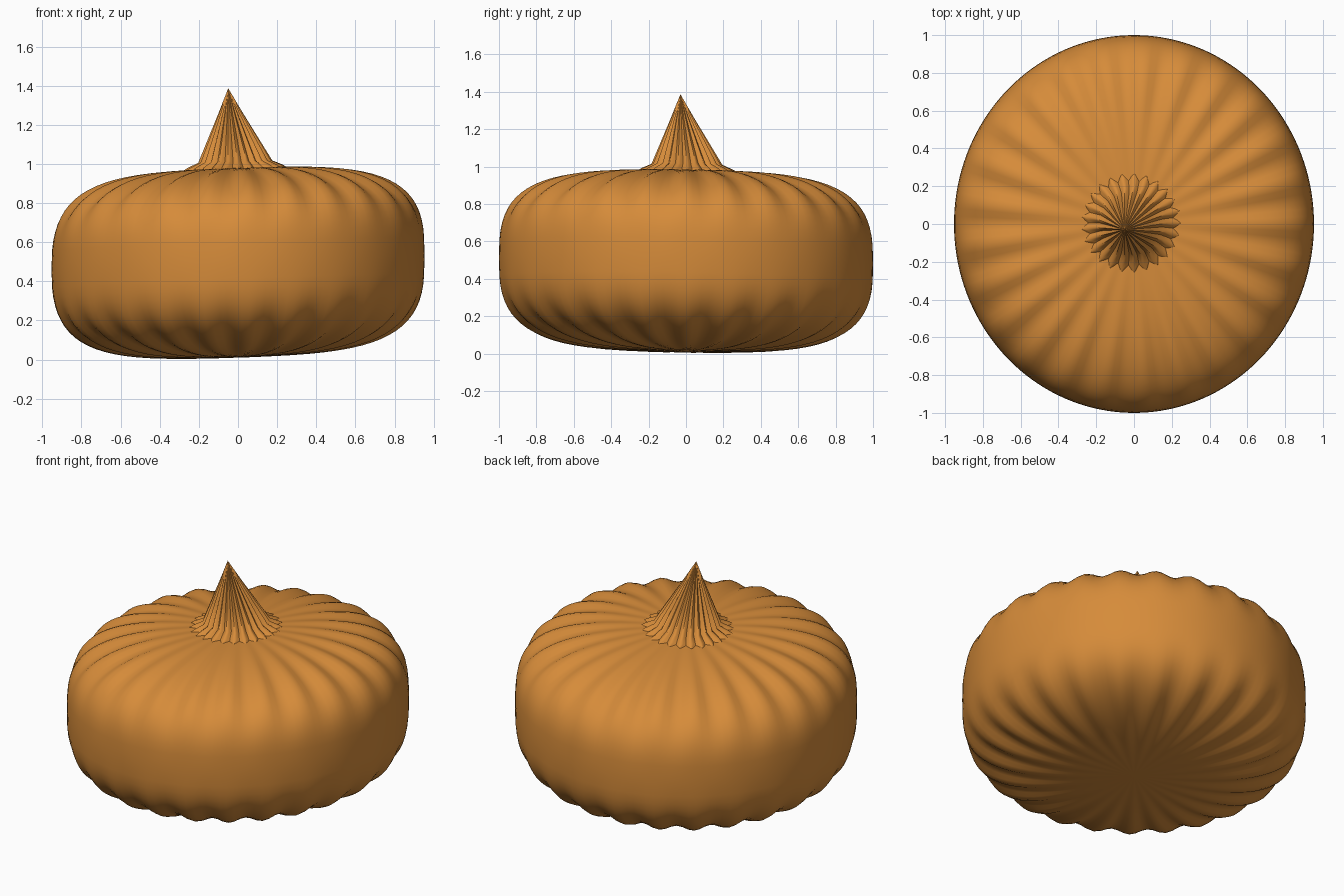
import bpy, bmesh
from math import sin, cos, pi, tau, radians
from mathutils import Vector

cube = bpy.data.objects.get("Cube")
if cube:
    bpy.data.objects.remove(cube, do_unlink=True)

RIBS = 25
SEGMENTS = RIBS * 6

orange = bpy.data.materials.new("pumpkin orange")
orange.use_nodes = True
COLOUR = (0.67, 0.26, 0.042, 1)
orange.diffuse_color = COLOUR
orange.node_tree.nodes["Principled BSDF"].inputs["Base Color"].default_value = COLOUR


def lean(x, y):
    """Height change from the slight tilt of the fruit."""
    return 0.035 * x - 0.015 * y


def lathe(name, rings, bottom=None, top=None, angle=60):
    """Skin closed rings of points, with optional pole points."""
    bm = bmesh.new()
    loops = [[bm.verts.new(p) for p in ring] for ring in rings]
    n = len(loops[0])
    for low, high in zip(loops, loops[1:]):
        for i in range(n):
            j = (i + 1) % n
            bm.faces.new((low[i], low[j], high[j], high[i]))
    for pole, loop in ((bottom, loops[0]), (top, loops[-1])):
        if pole:
            v = bm.verts.new(pole)
            for i in range(n):
                bm.faces.new((loop[i], loop[(i + 1) % n], v))
    bmesh.ops.recalc_face_normals(bm, faces=bm.faces)
    mesh = bpy.data.meshes.new(name)
    bm.to_mesh(mesh)
    bm.free()
    mesh.materials.append(orange)
    obj = bpy.data.objects.new(name, mesh)
    bpy.context.collection.objects.link(obj)
    bpy.ops.object.select_all(action='DESELECT')
    obj.select_set(True)
    bpy.context.view_layer.objects.active = obj
    bpy.ops.object.shade_smooth_by_angle(angle=radians(angle))
    return obj


# Body: squashed, squared-off round with shallow ribs on both shoulders
MID, HALF = 0.495, 0.483
POWER = 2 / 3.1
body_rings = []
STEPS = 40
for k in range(1, STEPS):
    a = -pi / 2 + pi * k / STEPS
    r = cos(a) ** POWER
    h = HALF * abs(sin(a)) ** POWER * (1 if a > 0 else -1)
    ripple = 0.013 * sin(2 * a) ** 2
    ring = []
    for i in range(SEGMENTS):
        t = tau * i / SEGMENTS
        wave = ripple * cos(RIBS * t)
        x = (0.953 * r + wave * r) * cos(t)
        y = (r + wave * r) * sin(t)
        z = MID + h + wave * h / HALF + lean(x, y)
        ring.append((x, y, z))
    body_rings.append(ring)
lathe("pumpkin_body", body_rings, (0, 0, MID - HALF), (0, 0, MID + HALF))

# Stem: fluted cone with a flared foot and an off-centre tip
TIP = Vector((-0.05, -0.03, 1.387))
FOOT = Vector((-0.015, 0.005, 0))
stem_rings = []
for radius, z, blend, flute in ((0.26, 0.965, 0, 0.02), (0.225, 0.988, 0, 0.02),
                                (0.178, 1.012, 0, 0.012), (0.118, 1.137, 0.33, 0.008),
                                (0.058, 1.262, 0.67, 0.004)):
    centre = FOOT.lerp(TIP, blend)
    ring = []
    for i in range(RIBS * 4):
        t = tau * i / (RIBS * 4)
        r = radius + flute * cos(RIBS * t)
        x, y = centre.x + r * cos(t), centre.y + r * sin(t)
        ring.append((x, y, z + lean(x, y)))
    stem_rings.append(ring)
lathe("pumpkin_stem", stem_rings, None, TIP)
